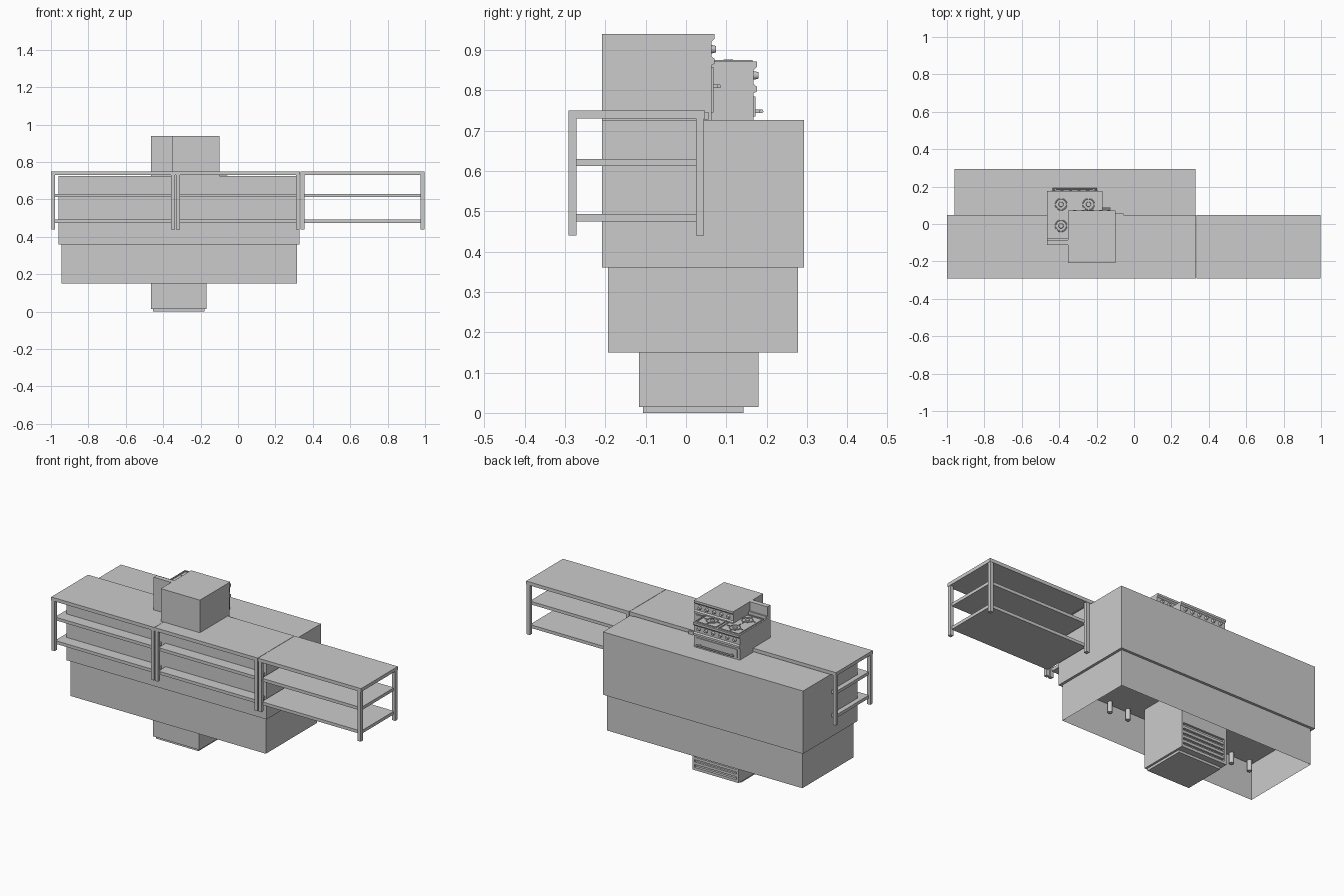
import bpy, bmesh, math
from mathutils import Matrix

if "Cube" in bpy.data.objects:
    bpy.data.objects.remove(bpy.data.objects["Cube"])


def finish(name, bm):
    me = bpy.data.meshes.new(name)
    bmesh.ops.recalc_face_normals(bm, faces=bm.faces)
    bm.to_mesh(me)
    bm.free()
    ob = bpy.data.objects.new(name, me)
    bpy.context.collection.objects.link(ob)
    return ob


def box(name, x0, x1, y0, y1, z0, z1, open_ends=False):
    bm = bmesh.new()
    bmesh.ops.create_cube(bm, size=1)
    for v in bm.verts:
        v.co = ((x0 + x1) / 2 + v.co.x * (x1 - x0),
                (y0 + y1) / 2 + v.co.y * (y1 - y0),
                (z0 + z1) / 2 + v.co.z * (z1 - z0))
    if open_ends:
        bm.normal_update()
        ends = [f for f in bm.faces if abs(f.normal.z) > 0.9]
        bmesh.ops.delete(bm, geom=ends, context='FACES_ONLY')
    return finish(name, bm)


def cylinder(name, loc, r1, r2, depth, axis='Z', sides=16):
    rot = {'X': Matrix.Rotation(math.pi / 2, 4, 'Y'),
           'Y': Matrix.Rotation(-math.pi / 2, 4, 'X'),
           'Z': Matrix()}[axis]
    bm = bmesh.new()
    bmesh.ops.create_cone(bm, cap_ends=True, segments=sides, radius1=r1, radius2=r2,
                          depth=depth, matrix=Matrix.Translation(loc) @ rot)
    return finish(name, bm)


def extrude_x(name, profile, x0, x1):
    bm = bmesh.new()
    face = bm.faces.new([bm.verts.new((x0, y, z)) for y, z in profile])
    ext = bmesh.ops.extrude_face_region(bm, geom=[face])
    bmesh.ops.translate(bm, vec=(x1 - x0, 0, 0),
                        verts=[v for v in ext['geom'] if isinstance(v, bmesh.types.BMVert)])
    return finish(name, bm)


def ring(name, x, y, z, r):
    bpy.ops.mesh.primitive_torus_add(location=(x, y, z), major_radius=r, minor_radius=0.003,
                                     major_segments=20, minor_segments=6)
    bpy.context.object.name = name


def front_profile(back, front, bottom, top):
    # flat door, lip, recessed control strip and top lip
    return [(back, bottom), (front - .004, bottom), (front - .004, top - .078),
            (front + .004, top - .074), (front + .004, top - .062), (front - .004, top - .056),
            (front - .004, top - .020), (front + .004, top - .012), (front + .004, top),
            (back, top)]


def controls(name, x0, x1, front, top, count):
    # knobs along the strip and the door handle below
    for i in range(count):
        x = x0 + (x1 - x0) * (i + .5) / count
        cylinder(name + "_knob", (x, front + .001, top - .038), .011, .008, .013, 'Y')


# work tables
for n in range(3):
    a = -1 + n * 2 / 3
    b = a + 2 / 3 - .002
    box("table_top", a, b, -.292, .047, .73, .75)
    for x in (a + .002, b - .022):
        for y in (-.292, .025):
            box("table_leg", x, x + .02, y, y + .02, .44, .73)
    for z in (.612, .475):
        box("table_shelf", a + .012, b - .012, -.275, .03, z, z + .018)

# large counter block with an open skirt beneath
box("upper_block", -.96, .33, -.208, .293, .36, .726)
box("lower_skirt", -.945, .315, -.193, .278, .15, .36, True)
for x in (.015, -.105, -.795, -.915):
    cylinder("block_foot", (x, -.172, .33), .013, .013, .06)

# lower cabinet with louvred front
box("cabinet_plinth", -.455, -.18, -.107, .142, 0, .016)
box("cabinet_body", -.465, -.168, -.117, .165, .014, .36)
for x in (-.465, -.18):
    box("cabinet_side_trim", x, x + .012, .165, .18, .014, .36)
box("cabinet_bottom_trim", -.453, -.18, .165, .18, .014, .03)
for i in range(4):
    z = .045 + i * .028
    box("cabinet_louver", -.453, -.18, .165, .177, z, z + .015)
box("cabinet_door", -.453, -.18, .165, .178, .16, .36)

# range standing on the block
SX0, SX1, TOP = -.465, -.168, .875
extrude_x("range_body", front_profile(-.113, .172, .726, TOP - .004), SX0, SX1)
controls("range", SX0 + .01, SX1 - .01, .172, TOP, 6)
box("range_back_splash", SX0, SX1, -.113, -.085, .726, .94)
box("range_splash_shelf", SX0, SX1, -.085, -.075, TOP - .004, TOP + .012)
box("range_door", SX0 + .015, SX1 - .015, .166, .173, .735, .785)
cylinder("range_handle", ((SX0 + SX1) / 2, .187, .748), .005, .005, .24, 'X', 10)
for x in (-.42, -.215):
    box("handle_post", x - .004, x + .004, .165, .187, .744, .752)

# burner wells with rims and burners
for x0, x1 in ((-.457, -.323), (-.31, -.176)):
    for a, b in ((x0, x0 + .006), (x1 - .006, x1)):
        box("well_rim", a, b, -.065, .165, TOP - .006, TOP)
    for a, b in ((-.065, -.059), (.159, .165)):
        box("well_rim", x0, x1, a, b, TOP - .006, TOP)
    xc = (x0 + x1) / 2
    for yc in (-.01, .105):
        ring("burner_ring", xc, yc, TOP - .003, .03)
        cylinder("burner_cap", (xc, yc, TOP - .002), .014, .012, .006)
        for s in (-1, 1):
            box("burner_bar", xc + s * .038 - .012, xc + s * .038 + .012,
                yc - .002, yc + .002, TOP - .005, TOP)
            box("burner_bar", xc - .002, xc + .002, yc + s * .038 - .012,
                yc + s * .038 + .012, TOP - .005, TOP)

# tall oven block beside the range
OX0, OX1 = -.352, -.1
extrude_x("oven_body", front_profile(-.208, .067, .726, .94), OX0, OX1)
controls("oven", OX0 + .01, OX1 - .01, .067, .94, 5)
box("oven_door", OX0 + .012, OX1 - .012, .062, .068, .745, .858)
cylinder("oven_handle", ((OX0 + OX1) / 2, .082, .81), .005, .005, .2, 'X', 10)
for x in (-.31, -.14):
    box("oven_handle_post", x - .004, x + .004, .06, .082, .806, .814)
box("side_bracket", -.1, -.055, .045, .056, .728, .746)
